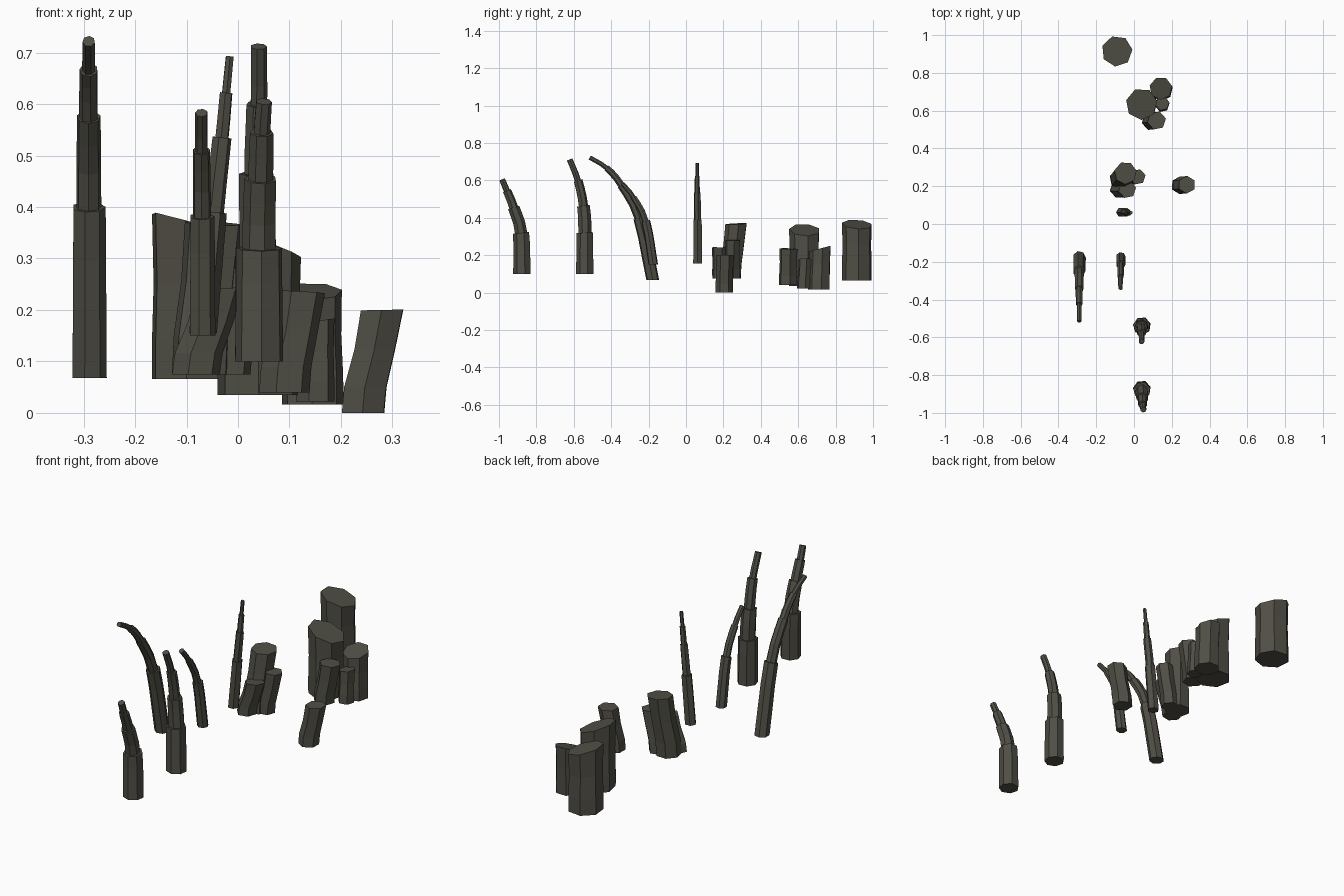
import bpy, bmesh, math
from mathutils import Vector

if "Cube" in bpy.data.objects:
    bpy.data.objects.remove(bpy.data.objects["Cube"])

stone = bpy.data.materials.new("dark olive stone")
stone.diffuse_color = (0.080, 0.077, 0.060, 1)
stone.use_nodes = True
stone.node_tree.nodes["Principled BSDF"].inputs["Base Color"].default_value = stone.diffuse_color


def finish(bm, name):
    bmesh.ops.recalc_face_normals(bm, faces=bm.faces)
    me = bpy.data.meshes.new(name)
    bm.to_mesh(me)
    bm.free()
    me.materials.append(stone)
    ob = bpy.data.objects.new(name, me)
    bpy.context.collection.objects.link(ob)


def skin(bm, rings):
    """Join rings of points into a closed prism."""
    vs = [[bm.verts.new(p) for p in r] for r in rings]
    n = len(vs[0])
    for a, b in zip(vs, vs[1:]):
        for i in range(n):
            j = (i + 1) % n
            bm.faces.new((a[i], a[j], b[j], b[i]))
    bm.faces.new(vs[0][::-1])
    bm.faces.new(vs[-1])


def ring(c, r, sides, rot, u=Vector((1, 0, 0)), v=Vector((0, 1, 0))):
    return [c + u * r * math.cos(rot + 2 * math.pi * i / sides)
            + v * r * math.sin(rot + 2 * math.pi * i / sides) for i in range(sides)]


def catmull(p, i, t):
    a = p[i - 1] if i > 0 else p[0] * 2 - p[1]
    b, c = p[i], p[i + 1]
    d = p[i + 2] if i + 2 < len(p) else c * 2 - b
    return 0.5 * (2 * b + (c - a) * t + (2 * a - 5 * b + 4 * c - d) * t * t
                  + (3 * b - a - 3 * c + d) * t ** 3)


def spike(name, points, radii, sides=7, rot=0.3):
    """Stepped, bending column: each tier is a thinner prism growing from the last."""
    p = [Vector(q) for q in points]
    bm = bmesh.new()
    for i, r in enumerate(radii):
        rings = []
        for k in range(4):
            t = k / 3
            c = catmull(p, i, t)
            tan = (catmull(p, i, t + 0.01) - catmull(p, i, t - 0.01)).normalized()
            if i == 0 and k == 0:
                tan = Vector((0, 0, 1))
            if i > 0 and k == 0:
                c = c - tan * 0.02      # sink the tier into the one below
            v = tan.cross(Vector((1, 0, 0))).normalized()
            u = v.cross(tan)
            rings.append(ring(c, r * (1 - 0.06 * t), sides, rot + i * 0.2, u, v))
        skin(bm, rings)
    finish(bm, name)


def block(name, base, top, r, slope=(0, 0), sides=7, rot=0.2):
    """Chunky prism that rises straight, then leans, with a slanted cut top."""
    b, t = Vector(base), Vector(top)
    low = b.lerp(t, 0.25)
    low.x, low.y = b.x + (t.x - b.x) * 0.12, b.y + (t.y - b.y) * 0.12
    mid = b.lerp(t, 0.62)
    rings = [ring(b, r, sides, rot), ring(low, r * 1.0, sides, rot),
             ring(mid, r * 0.96, sides, rot), ring(t, r, sides, rot)]
    for q in rings[-1]:
        q.z += slope[0] * (q.x - t.x) + slope[1] * (q.y - t.y)
    bm = bmesh.new()
    skin(bm, rings)
    finish(bm, name)


# Tall stepped spikes, front to back
spike("front_spike",
      [(.042, -.876, .1), (.042, -.881, .32), (.044, -.922, .455), (.046, -.958, .545), (.05, -.983, .605)],
      [.048, .034, .025, .017])
spike("second_spike",
      [(.042, -.54, .1), (.04, -.54, .32), (.037, -.549, .465), (.04, -.578, .6), (.04, -.622, .712)],
      [.048, .037, .026, .017])
spike("left_tall_spike",
      [(-.29, -.178, .068), (-.29, -.25, .4), (-.29, -.345, .575), (-.29, -.425, .667), (-.29, -.515, .722)],
      [.035, .025, .019, .013], rot=0)
spike("small_curved_spike",
      [(-.07, -.175, .15), (-.07, -.215, .382), (-.071, -.28, .51), (-.071, -.34, .583)],
      [.026, .018, .013], rot=0)
spike("straight_spike",
      [(-.068, .062, .155), (-.047, .062, .39), (-.031, .06, .535), (-.023, .06, .622), (-.016, .06, .693)],
      [.027, .02, .014, .009], sides=6, rot=0)

# Middle cluster of leaning blocks
block("middle_block_large", (-.07, .238, .075), (-.045, .27, .368), .06, (-.05, .05))
block("middle_block_front", (-.082, .185, .075), (-.035, .183, .24), .047, (.05, -.05), 6)
block("middle_block_right", (-.017, .245, .075), (.02, .25, .28), .042, (-.05, 0), 6)
block("right_lone_block", (.243, .205, 0), (.28, .208, .2), .047, (.02, 0), 6, .5)

# Rear cluster of thick blocks
block("rear_block_large", (.042, .635, .035), (.04, .635, .335), .084, (-.38, -.05))
block("rear_block_corner", (.145, .712, .016), (.142, .718, .236), .061, (0, .27))
block("rear_block_front", (.09, .545, .04), (.12, .548, .235), .05, (-.05, -.03), 6)
block("rear_block_small", (.15, .63, .022), (.15, .638, .178), .038, (.15, 0), 6)
block("back_block", (-.09, .915, .066), (-.09, .915, .365), .082, (-.3, -.07), 7, .1)
